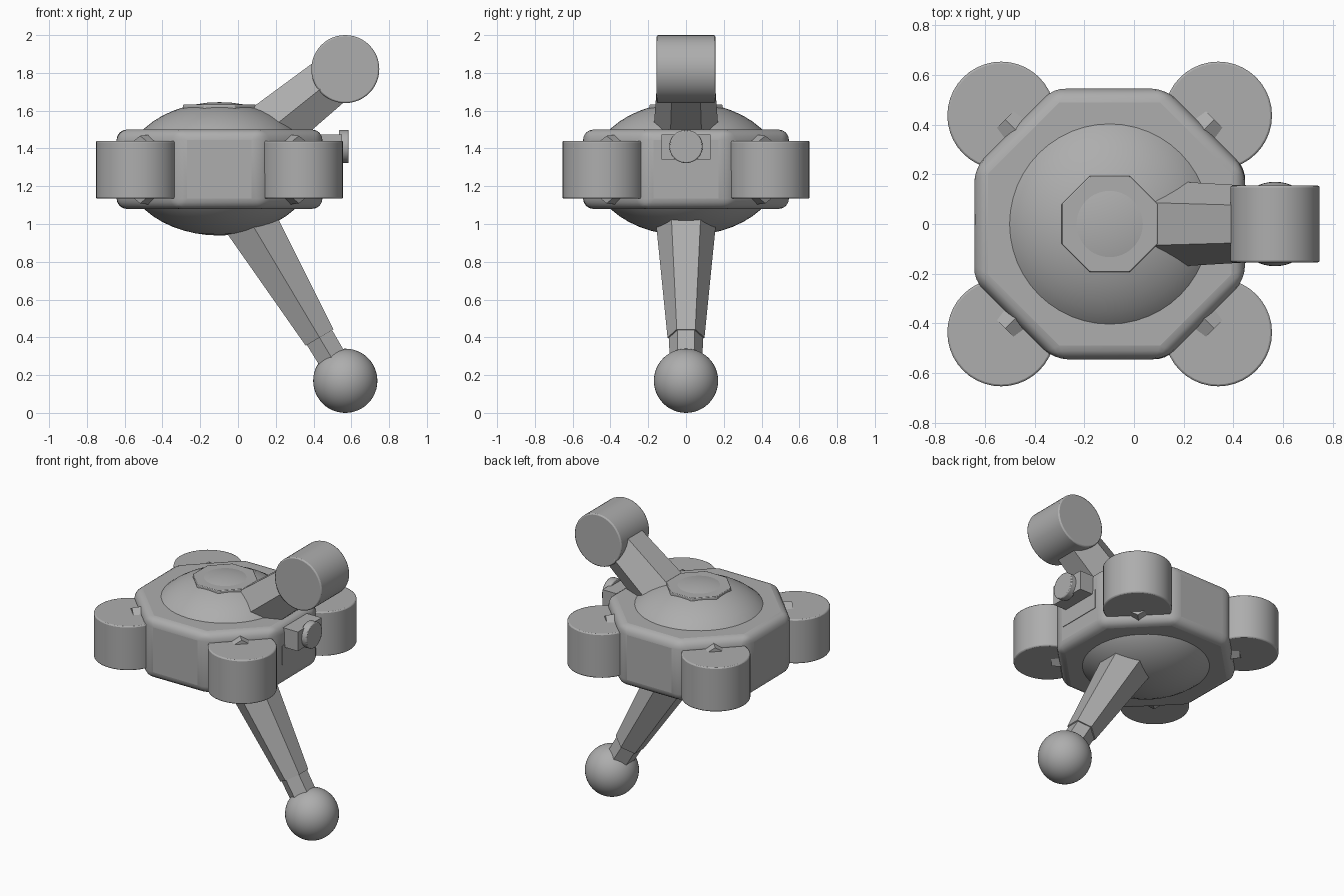
import bpy, bmesh, math
from mathutils import Vector

if "Cube" in bpy.data.objects:
    bpy.data.objects.remove(bpy.data.objects["Cube"], do_unlink=True)

grey = bpy.data.materials.new("plain grey")
grey.use_nodes = True
GREY = (0.42, 0.42, 0.42, 1)
grey.diffuse_color = GREY
grey.node_tree.nodes["Principled BSDF"].inputs["Base Color"].default_value = GREY

CENTRE = Vector((-0.098, 0, 1.288))    # middle of the hub, where all arms meet


def finish(name, bm, bevel=0, segments=2):
    """Turn a bmesh into a shaded, optionally bevelled object."""
    bmesh.ops.recalc_face_normals(bm, faces=bm.faces)
    mesh = bpy.data.meshes.new(name)
    bm.to_mesh(mesh)
    bm.free()
    mesh.materials.append(grey)
    ob = bpy.data.objects.new(name, mesh)
    bpy.context.collection.objects.link(ob)
    if bevel:
        mod = ob.modifiers.new("Bevel", 'BEVEL')
        mod.width, mod.segments = bevel, segments
        mod.limit_method, mod.angle_limit = 'ANGLE', math.radians(28)
    bpy.ops.object.select_all(action='DESELECT')
    ob.select_set(True)
    bpy.context.view_layer.objects.active = ob
    bpy.ops.object.shade_smooth_by_angle(angle=math.radians(28))
    return ob


def rod(name, a, b, r1, r2, sides, turn=0, bevel=0, segments=2):
    """Tapered prism from a to b; turn rotates its corners around the axis."""
    a, b = Vector(a), Vector(b)
    quat = (b - a).to_track_quat('Z', 'Y')
    bm = bmesh.new()
    rings = []
    for p, r in ((a, r1), (b, r2)):
        angles = [turn + math.tau * i / sides for i in range(sides)]
        rings.append([bm.verts.new(p + quat @ Vector((r * math.cos(t), r * math.sin(t), 0)))
                      for t in angles])
    for ring in rings:
        bm.faces.new(ring)
    for i in range(sides):
        j = (i + 1) % sides
        bm.faces.new((rings[0][i], rings[0][j], rings[1][j], rings[1][i]))
    return finish(name, bm, bevel, segments)


def ball(name, pos, radii):
    bm = bmesh.new()
    bmesh.ops.create_uvsphere(bm, u_segments=48, v_segments=24, radius=1)
    bmesh.ops.scale(bm, vec=radii, verts=bm.verts)
    bmesh.ops.translate(bm, vec=pos, verts=bm.verts)
    return finish(name, bm)


def box(name, low, high, bevel=0):
    low, high = Vector(low), Vector(high)
    bm = bmesh.new()
    bmesh.ops.create_cube(bm, size=1)
    bmesh.ops.scale(bm, vec=high - low, verts=bm.verts)
    bmesh.ops.translate(bm, vec=(low + high) / 2, verts=bm.verts)
    return finish(name, bm, bevel)


# Octagonal hub with rounded edges, domed above and below
EIGHTH = math.pi / 8
cx = CENTRE.x
rod("hub", (cx, 0, 1.08), (cx, 0, 1.50), 0.545 / math.cos(EIGHTH), 0.545 / math.cos(EIGHTH),
    8, EIGHTH, bevel=0.055, segments=4)
ball("hub_dome", CENTRE + Vector((0, 0, 0.004)), (0.5, 0.5, 0.353))
rod("top_plate", (cx, 0, 1.56), (cx, 0, 1.632), 0.212, 0.209, 8, EIGHTH, bevel=0.004)

# Four round pods on six-sided struts
for sx, side in ((1, "left"), (-1, "right")):
    for sy, end in ((-1, "front"), (1, "back")):
        x, y = cx + sx * 0.437, sy * 0.437
        rod(f"pod_{end}_{side}", (x, y, 1.134), (x, y, 1.44), 0.217, 0.217, 40, bevel=0.008)
        out = Vector((sx, sy, 0)).normalized()
        rod(f"strut_{end}_{side}", CENTRE + out * 0.3, CENTRE + out * 0.595,
            0.205, 0.179, 6, math.pi / 2)

# Raised arm with a drum lying across its end
drum = Vector((0.568, 0, 1.82))
rod("upper_arm", CENTRE, drum, 0.187, 0.148, 6)
rod("arm_drum", drum - Vector((0, 0.155, 0)), drum + Vector((0, 0.155, 0)),
    0.18, 0.18, 48, bevel=0.008)

# Lower leg, neck and ball foot
foot = Vector((0.568, 0, 0.17))
axis = (foot - CENTRE).normalized()
rod("lower_leg", CENTRE, CENTRE + axis * 1.035, 0.187, 0.098, 6)
rod("foot_neck", CENTRE + axis * 1.0, foot, 0.09, 0.086, 6)
ball("foot_ball", foot, (0.17, 0.17, 0.17))

# Sensor block, its round face, and the shallow panel beneath
box("sensor_block", (0.40, -0.13, 1.341), (0.55, 0.13, 1.474))
rod("sensor_disc", (0.535, 0, 1.41), (0.586, 0, 1.41), 0.088, 0.088, 32, bevel=0.006)
box("side_panel", (0.443, -0.158, 1.23), (0.451, 0.158, 1.36))
